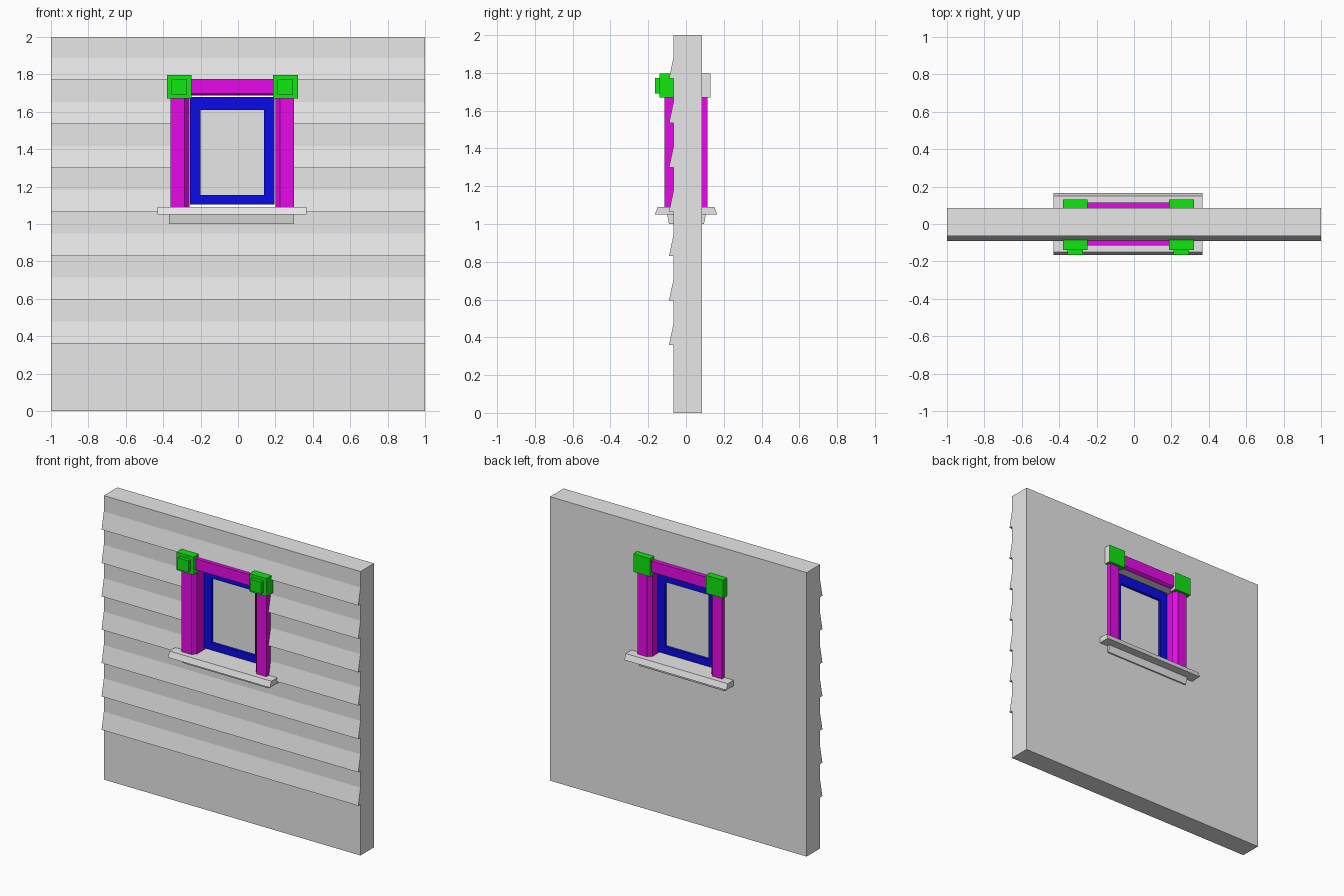
import bpy, bmesh

cube = bpy.data.objects.get("Cube")
if cube:
    bpy.data.objects.remove(cube, do_unlink=True)

MID = -0.03  # centre line of the window


def material(name, rgb):
    m = bpy.data.materials.new(name)
    m.use_nodes = True
    m.diffuse_color = (*rgb, 1)
    m.node_tree.nodes["Principled BSDF"].inputs["Base Color"].default_value = (*rgb, 1)
    return m


grey = material("light grey", (0.8, 0.8, 0.8))
green = material("green", (0.005, 0.8, 0.005))
magenta = material("magenta", (0.8, 0.003, 0.8))
blue = material("blue", (0.003, 0.003, 0.8))


def prism(name, points, start, end, mat):
    """Extrude a closed outline of 3D points by the vector end - start."""
    bm = bmesh.new()
    face = bm.faces.new([bm.verts.new(start(*p)) for p in points])
    top = bmesh.ops.extrude_face_region(bm, geom=[face])
    shift = end(*points[0]) - start(*points[0])
    bmesh.ops.translate(bm, vec=shift, verts=[v for v in top["geom"] if isinstance(v, bmesh.types.BMVert)])
    bmesh.ops.recalc_face_normals(bm, faces=bm.faces)
    mesh = bpy.data.meshes.new(name)
    bm.to_mesh(mesh)
    bm.free()
    mesh.materials.append(mat)
    obj = bpy.data.objects.new(name, mesh)
    bpy.context.collection.objects.link(obj)
    return obj


from mathutils import Vector


def along_x(name, yz, x0, x1, mat):
    return prism(name, yz, lambda y, z: Vector((x0, y, z)), lambda y, z: Vector((x1, y, z)), mat)


def along_z(name, xy, z0, z1, mat):
    return prism(name, xy, lambda x, y: Vector((x, y, z0)), lambda x, y: Vector((x, y, z1)), mat)


def box(name, x0, x1, y0, y1, z0, z1, mat):
    return along_z(name, [(x0, y0), (x1, y0), (x1, y1), (x0, y1)], z0, z1, mat)


# Wall with lapped siding on the front
FRONT, BACK = -0.065, 0.085
outline = [(BACK, 2), (BACK, 0), (FRONT, 0)]
for i in range(7):
    z = 0.36 + i * 0.235
    outline += [(FRONT, z), (FRONT - 0.025, z), (FRONT, z + 0.118)]
outline.append((FRONT, 2))
wall = along_x("wall", outline, -1, 1, grey)

# Window opening
cutter = box("opening_cutter", MID - 0.25, MID + 0.25, -0.3, 0.3, 1.07, 1.687, grey)
cutter.hide_render = True
cutter.hide_viewport = True
cutter.display_type = 'WIRE'
cut = wall.modifiers.new("opening", 'BOOLEAN')
cut.operation = 'DIFFERENCE'
cut.solver = 'EXACT'
cut.object = cutter

# Posts lining the opening, with bevelled inner edges
for side, label in ((-1, "right"), (1, "left")):
    profile = [(0.33, -0.113), (0.255, -0.113), (0.23, -0.085),
               (0.23, 0.085), (0.255, 0.113), (0.33, 0.113)]
    along_z(label + "_post", [(MID + side * x, y) for x, y in profile], 1.085, 1.672, magenta)

    # Corner blocks, front with a raised square, back with a grey +x face
    def block(name, x0, x1, *rest):
        a, b = sorted((MID + side * x0, MID + side * x1))
        return box(label + name, a, b, *rest, green)

    block("_front_block", 0.218, 0.35, -0.14, FRONT + 0.005, 1.67, 1.797)
    block("_front_block_boss", 0.242, 0.325, -0.165, -0.138, 1.692, 1.773)
    rear = block("_back_block", 0.218, 0.35, BACK - 0.005, 0.13, 1.67, 1.797)
    rear.data.materials.append(grey)
    for f in rear.data.polygons:
        f.material_index = 1 if f.normal.x > 0.9 else 0

# Header bars between the blocks, with a bevelled lower edge
for name, wall_y, out_y, mid_y in (("front_header", FRONT, -0.115, -0.095),
                                   ("back_header", BACK, 0.115, 0.1)):
    along_x(name, [(wall_y, 1.775), (out_y, 1.775), (out_y, 1.697), (mid_y, 1.687), (wall_y, 1.687)],
            MID - 0.225, MID + 0.225, magenta)

# Sash frame and pane
X, Z0, Z1, W = 0.226, 1.105, 1.68, 0.056
Y0, Y1 = -0.01, 0.035
for side, label in ((-1, "right"), (1, "left")):
    a, b = sorted((MID + side * X, MID + side * (X - W)))
    box(label + "_sash_bar", a, b, Y0, Y1, Z0, Z1, blue)
box("bottom_sash_bar", MID - X + W, MID + X - W, Y0, Y1, Z0, Z0 + 0.05, blue)
box("top_sash_bar", MID - X + W, MID + X - W, Y0, Y1, Z1 - 0.07, Z1, blue)
box("pane", MID - X + W, MID + X - W, 0.009, 0.016, Z0 + 0.05, Z1 - 0.07, grey)

# Sill and apron running through the wall
along_x("sill", [(-0.165, 1.05), (-0.15, 1.09), (0.15, 1.09), (0.165, 1.05)], -0.43, 0.365, grey)
along_x("apron", [(-0.09, 1.0), (-0.1, 1.05), (0.105, 1.05), (0.095, 1.0)], -0.37, 0.3, grey)
